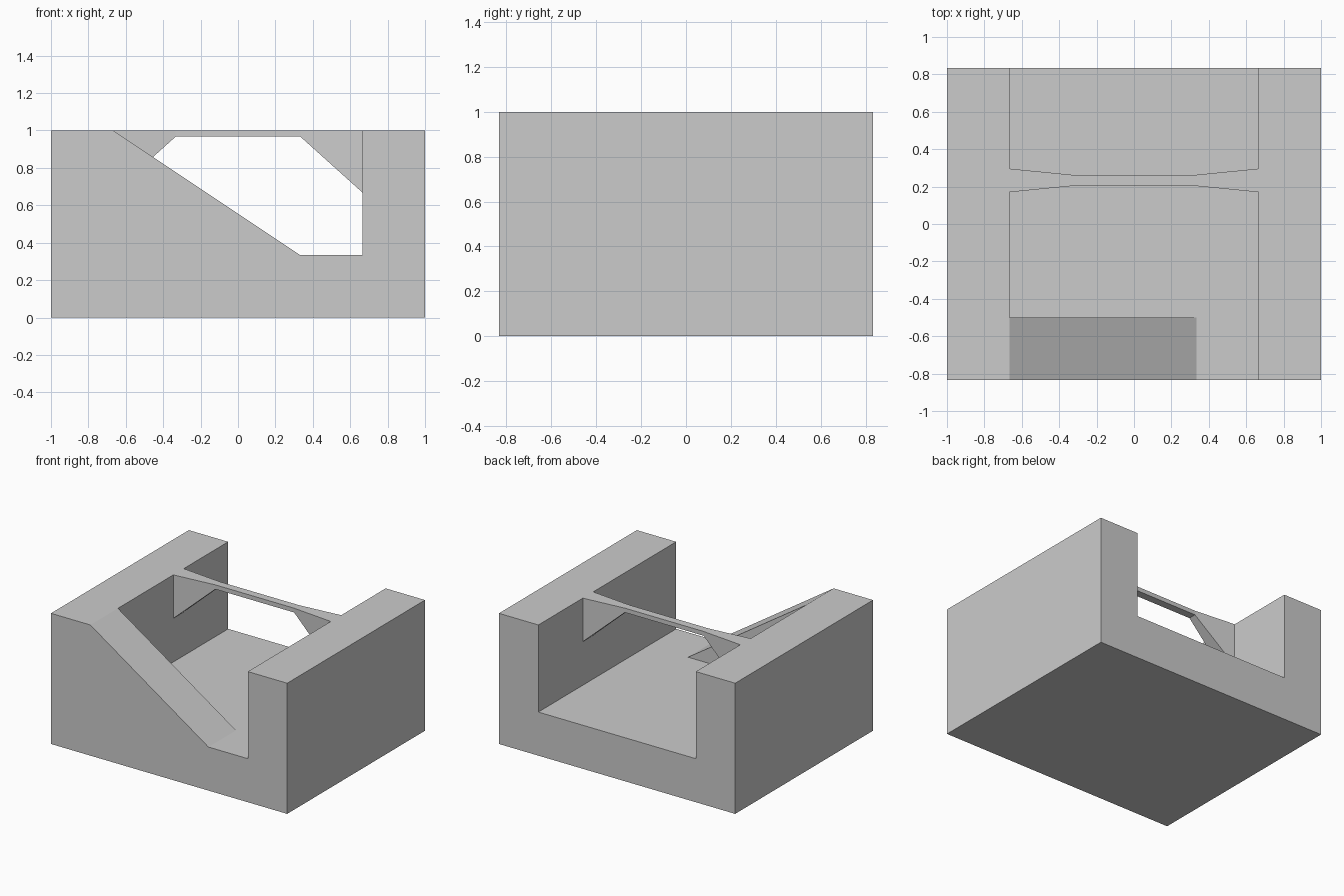
import bpy
import bmesh

cube = bpy.data.objects.get("Cube")
if cube:
    bpy.data.objects.remove(cube, do_unlink=True)

W, D, H = 1.0, 5 / 6, 1.0        # half width, half depth, height
INNER, FLOOR = 2 / 3, 1 / 3      # channel half width and floor height
RAMP_END, RAMP_FOOT = -0.5, 1 / 3

grey = bpy.data.materials.new("plain grey")
grey.use_nodes = True
grey.diffuse_color = (0.6, 0.6, 0.6, 1)
grey.node_tree.nodes["Principled BSDF"].inputs["Base Color"].default_value = (0.6, 0.6, 0.6, 1)


def finish(name, bm):
    bmesh.ops.recalc_face_normals(bm, faces=bm.faces)
    mesh = bpy.data.meshes.new(name)
    bm.to_mesh(mesh)
    bm.free()
    mesh.materials.append(grey)
    obj = bpy.data.objects.new(name, mesh)
    bpy.context.collection.objects.link(obj)
    return obj


def prism(name, profile, y0, y1):
    """Extrude an x-z profile from y0 to y1."""
    bm = bmesh.new()
    face = bm.faces.new([bm.verts.new((x, y0, z)) for x, z in profile])
    out = bmesh.ops.extrude_face_region(bm, geom=[face])
    moved = [v for v in out["geom"] if isinstance(v, bmesh.types.BMVert)]
    bmesh.ops.translate(bm, verts=moved, vec=(0, y1 - y0, 0))
    return finish(name, bm)


def cut(target, cutter):
    cutter.hide_render = True
    mod = target.modifiers.new("cut", "BOOLEAN")
    mod.operation = "DIFFERENCE"
    mod.solver = "EXACT"
    mod.object = cutter
    bpy.context.view_layer.objects.active = target
    bpy.ops.object.modifier_apply(modifier=mod.name)
    bpy.data.objects.remove(cutter, do_unlink=True)


# Solid block with the open channel, leaving a solid ramp at the front
block = prism("channel_block_with_ramp", [(-W, 0), (W, 0), (W, H), (-W, H)], -D, D)
top = H + 0.2
cut(block, prism("channel_cutter",
                 [(-INNER, FLOOR), (INNER, FLOOR), (INNER, top), (-INNER, top)],
                 RAMP_END, D + 0.2))
cut(block, prism("ramp_cutter",
                 [(RAMP_FOOT, FLOOR), (INNER, FLOOR), (INNER, top), (-INNER, top), (-INNER, H)],
                 -D - 0.2, RAMP_END + 0.1))

# Slim bridge across the channel, flaring in width and depth at both walls
BRIDGE_Y = 0.233
stations = [(INNER, 0.063, 0.667), (1 / 3, 0.03, 0.967)]   # x, half width, underside
stations = [(-x, w, z) for x, w, z in stations] + stations[::-1]
bm = bmesh.new()
rings = []
for x, w, z in stations:
    corners = [(-w, z), (w, z), (w, H), (-w, H)]
    rings.append([bm.verts.new((x, BRIDGE_Y + y, h)) for y, h in corners])
for a, b in zip(rings, rings[1:]):
    for i in range(4):
        j = (i + 1) % 4
        bm.faces.new((a[i], a[j], b[j], b[i]))
finish("bridge", bm)
